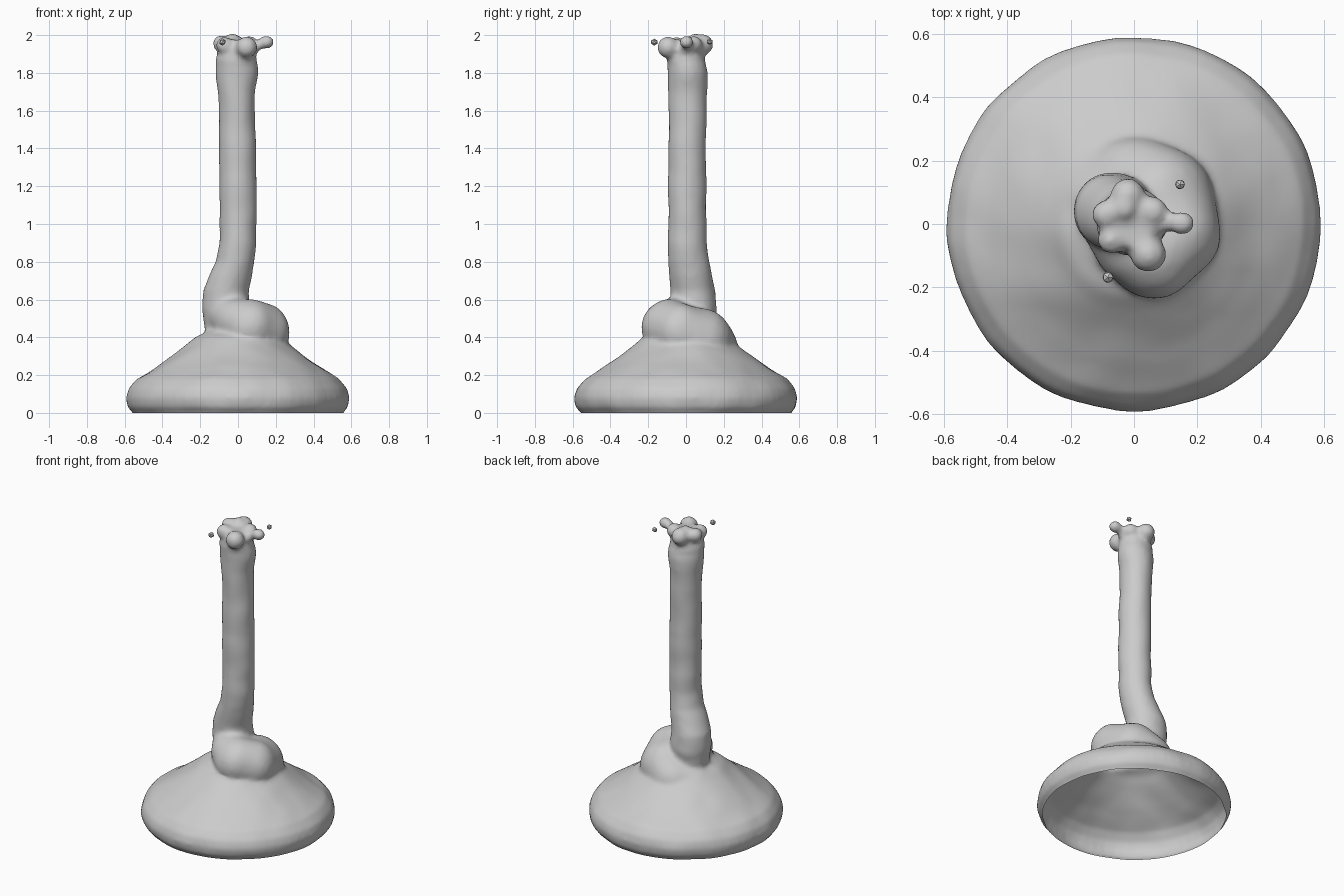
import bpy, bmesh, math
from mathutils import Vector, Matrix, noise

cube = bpy.data.objects.get("Cube")
if cube:
    bpy.data.objects.remove(cube)

grey = bpy.data.materials.new("plain grey")
grey.use_nodes = True
COLOUR = (0.6, 0.6, 0.6, 1)
grey.diffuse_color = COLOUR
grey.node_tree.nodes["Principled BSDF"].inputs["Base Color"].default_value = COLOUR


def add_object(name, bm):
    mesh = bpy.data.meshes.new(name)
    bm.to_mesh(mesh)
    bm.free()
    mesh.materials.append(grey)
    obj = bpy.data.objects.new(name, mesh)
    bpy.context.collection.objects.link(obj)
    return obj


def loft(bm, rings, sides=40):
    """Closed skin over horizontal rings given as (z, x min, x max, y min, y max)."""
    loops = []
    for z, x0, x1, y0, y1 in rings:
        loop = []
        for i in range(sides):
            a = math.tau * i / sides
            loop.append(bm.verts.new(((x0 + x1) / 2 + (x1 - x0) / 2 * math.cos(a),
                                      (y0 + y1) / 2 + (y1 - y0) / 2 * math.sin(a), z)))
        loops.append(loop)
    for low, high in zip(loops, loops[1:]):
        for i in range(sides):
            j = (i + 1) % sides
            bm.faces.new((low[i], low[j], high[j], high[i]))
    bm.faces.new(loops[0][::-1])
    bm.faces.new(loops[-1])


def ball(bm, centre, radius, detail=3, stretch=(1, 1, 1)):
    matrix = Matrix.Translation(centre) @ Matrix.Diagonal((*stretch, 1))
    bmesh.ops.create_icosphere(bm, subdivisions=detail, radius=radius, matrix=matrix)


def rope(bm, path, steps=6):
    """Thick strand of overlapping balls through (x, y, z, radius) points."""
    for a, b in zip(path, path[1:]):
        for i in range(steps):
            p = Vector(a).lerp(Vector(b), i / steps)
            ball(bm, p[:3], p[3])
    ball(bm, path[-1][:3], path[-1][3])


bm = bmesh.new()

# Spreading puddle at the bottom
puddle = [(-0.06, 0.53), (0, 0.555), (0.03, 0.583), (0.08, 0.592), (0.13, 0.577), (0.18, 0.535),
          (0.22, 0.47), (0.27, 0.395), (0.32, 0.325), (0.36, 0.27), (0.4, 0.225), (0.44, 0.15)]
loft(bm, [(z, -r, r, -r, r) for z, r in puddle], 64)

# Folded coil lying on the puddle
rope(bm, [(-0.07, 0.05, 0.54, 0.118), (0, -0.06, 0.48, 0.13), (0.06, -0.09, 0.46, 0.145),
          (0.125, -0.03, 0.43, 0.15), (0.08, 0.08, 0.38, 0.17), (0, 0.12, 0.33, 0.16),
          (-0.1, 0.06, 0.3, 0.15)])

# Falling stream
loft(bm, [(0.45, -0.18, 0.06, -0.07, 0.155), (0.55, -0.192, 0.06, -0.08, 0.165),
          (0.65, -0.187, 0.055, -0.085, 0.155), (0.73, -0.152, 0.075, -0.09, 0.137),
          (0.8, -0.115, 0.087, -0.093, 0.123), (0.9, -0.1, 0.097, -0.095, 0.112),
          (1.05, -0.097, 0.1, -0.095, 0.108), (1.3, -0.097, 0.1, -0.093, 0.108),
          (1.5, -0.099, 0.092, -0.093, 0.106), (1.7, -0.107, 0.093, -0.096, 0.112),
          (1.8, -0.115, 0.105, -0.099, 0.115), (1.87, -0.12, 0.1, -0.1, 0.1),
          (1.93, -0.1, 0.085, -0.09, 0.09), (1.975, -0.08, 0.07, -0.07, 0.09)])

# Splashing lobes around the top
for x, y, z, r in [(0.045, -0.095, 1.935, 0.058), (-0.02, 0.09, 1.95, 0.055),
                   (-0.088, 0.03, 1.955, 0.046), (-0.07, -0.05, 1.945, 0.046),
                   (0.06, 0.04, 1.95, 0.047), (-0.03, 0.05, 1.965, 0.045)]:
    ball(bm, (x, y, z), r)
rope(bm, [(0.06, 0, 1.92, 0.045), (0.095, 0, 1.94, 0.028), (0.12, 0.003, 1.955, 0.025)])
ball(bm, (0.15, 0.003, 1.963), 0.043, 3, (1, 0.9, 0.82))

poured = add_object("poured_liquid", bm)

# Fuse everything into one soft skin
remesh = poured.modifiers.new("fuse", "REMESH")
remesh.mode = "VOXEL"
remesh.voxel_size = 0.014
soften = poured.modifiers.new("soften", "SMOOTH")
soften.factor = 0.5
soften.iterations = 6
fused = bpy.data.meshes.new_from_object(poured.evaluated_get(bpy.context.evaluated_depsgraph_get()))
poured.modifiers.clear()

# Gentle ripples, then open the flat underside
bm = bmesh.new()
bm.from_mesh(fused)
bm.normal_update()
for v in bm.verts:
    if v.co.z < 1.85:
        v.co += v.normal * 0.006 * noise.noise(v.co * 7)
bmesh.ops.bisect_plane(bm, geom=bm.verts[:] + bm.edges[:] + bm.faces[:],
                       plane_co=(0, 0, 0), plane_no=(0, 0, 1), clear_inner=True)
for f in bm.faces:
    f.smooth = True
bm.to_mesh(poured.data)
bm.free()

# Loose droplets
for name, spot, size in [("back_droplet", (0.145, 0.125, 1.965), 0.017),
                         ("front_droplet", (-0.082, -0.168, 1.963), 0.019)]:
    bm = bmesh.new()
    ball(bm, spot, size, 1)
    add_object(name, bm)
